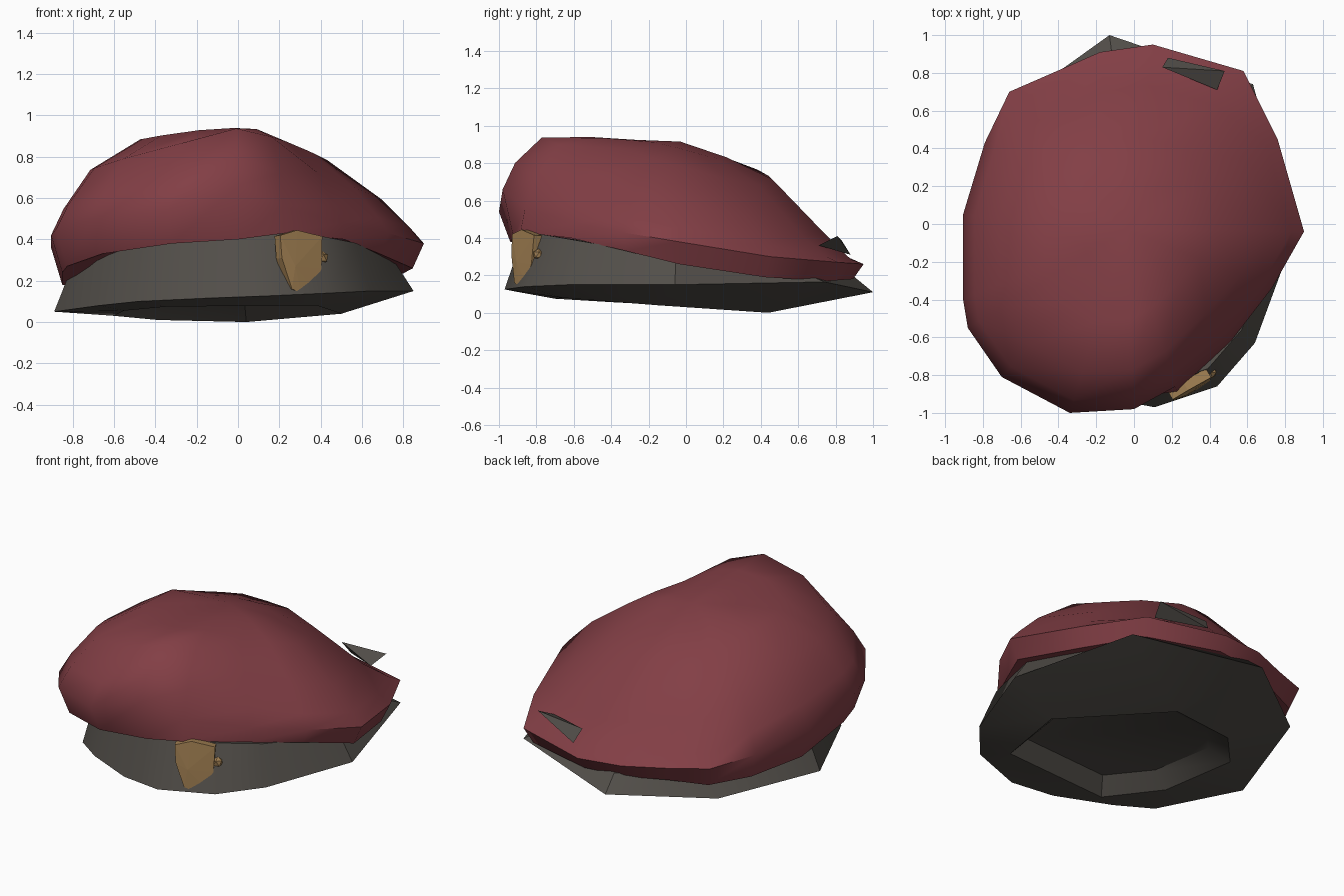
import bpy, bmesh, math
from mathutils import Matrix

if "Cube" in bpy.data.objects:
    bpy.data.objects.remove(bpy.data.objects["Cube"])


def material(name, rgb):
    m = bpy.data.materials.new(name)
    m.diffuse_color = (*rgb, 1)
    m.use_nodes = True
    m.node_tree.nodes["Principled BSDF"].inputs["Base Color"].default_value = m.diffuse_color
    return m


RED = material("wine red felt", (0.225, 0.049, 0.060))
GREY = material("dark grey band", (0.086, 0.078, 0.068))
GOLD = material("brass", (0.36, 0.215, 0.085))


def finish(bm, name, mat, angle=None):
    bmesh.ops.recalc_face_normals(bm, faces=bm.faces)
    me = bpy.data.meshes.new(name)
    bm.to_mesh(me)
    bm.free()
    me.materials.append(mat)
    ob = bpy.data.objects.new(name, me)
    bpy.context.collection.objects.link(ob)
    if angle:
        bpy.ops.object.select_all(action='DESELECT')
        ob.select_set(True)
        bpy.context.view_layer.objects.active = ob
        bpy.ops.object.shade_smooth_by_angle(angle=math.radians(angle))
    return ob


def ring(bm, pts):
    return [bm.verts.new(p) for p in pts]


def skin(bm, a, b):
    n = len(a)
    for i in range(n):
        bm.faces.new((a[i], a[(i + 1) % n], b[(i + 1) % n], b[i]))


def interp(table, t):
    for (a, za), (b, zb) in zip(table, table[1:]):
        if t <= b:
            return za + (zb - za) * max(0, (t - a) / (b - a))
    return table[-1][1]


# Soft crown: rim points (x, y, z, fullness, height of lower edge)
RIM = [(.90, -.04, .38, 2.1, .26), (.76, .45, .30, 2.2, .19), (.58, .81, .27, 2.4, .17),
       (.10, .95, .26, 6, .18), (-.18, .91, .27, 6, .18), (-.43, .80, .28, 5, .18),
       (-.66, .70, .30, 4, .17), (-.79, .43, .32, 4, .16), (-.905, .05, .36, 4.5, .18),
       (-.905, -.40, .42, 4.4, .24), (-.88, -.55, .45, 4.4, .27), (-.70, -.81, .50, 5.2, .33),
       (-.34, -1.0, .54, 8, .38), (0, -.98, .66, 14, .40), (.22, -.86, .56, 8, .43),
       (.50, -.60, .48, 3.1, .40), (.73, -.34, .43, 2.4, .33)]
RIDGE = [(-1, .84), (-.94, .87), (-.75, .955), (-.04, .91), (.4, .775), (.78, .44), (.95, .26)]
CX, CY = -.04, -.03


def dome(r, t):
    x, y = CX + t * (r[0] - CX), CY + t * (r[1] - CY)
    # the ridge line falls away gently to the left
    slope = .10 * max(0, -.06 - x) * min(1, max(0, -y * 1.5))
    return x, y, r[2] + (interp(RIDGE, y) - slope - r[2]) * (1 - t ** r[3])


def lower(r):
    s = 1.03 if r[0] > .1 and r[1] < -.5 else .94
    return r[0] * s, r[1] * s, r[4]


bm = bmesh.new()
rings = [ring(bm, [(r[0] * .76, r[1] * .76, r[4] + .03) for r in RIM]),
         ring(bm, [lower(r) for r in RIM])]
rings += [ring(bm, [dome(r, t) for r in RIM]) for t in (1, .93, .78, .5, .25)]
for a, b in zip(rings, rings[1:]):
    skin(bm, a, b)
top = bm.verts.new((CX, CY, .915))
last = rings[-1]
for i in range(len(last)):
    bm.faces.new((last[i], last[(i + 1) % len(last)], top))
finish(bm, "crown", RED, 55)

# Head band: flared wall, sagging underside and shallow head opening
BASE = [(.85, -.06, .15), (.63, .74, .165), (-.13, 1.0, .11), (-.66, .62, .08),
        (-.89, -.08, .05), (-.67, -.61, .08), (-.48, -.76, .10), (-.16, -.92, .115),
        (.11, -.97, .125), (.44, -.86, .14), (.64, -.63, .15)]
BELLY = [(.50, -.15, .04), (.04, .44, 0), (-.39, .38, .01), (-.60, .15, .03),
         (-.55, -.37, .055), (-.34, -.70, .075), (.38, -.66, .08)]


def band_top(x, y, z):
    s = .91 if x < 0 and y < -.5 else .89
    return x * s, y * s, max(.2, .285 - .155 * y)


def loop_edges(bm, vs):
    return [bm.edges.get((vs[i], vs[(i + 1) % len(vs)])) for i in range(len(vs))]


bm = bmesh.new()
base = ring(bm, BASE)
rim = ring(bm, [band_top(*p) for p in BASE])
skin(bm, base, rim)
bm.faces.new(rim)
belly = ring(bm, BELLY)
inner = ring(bm, [(x * .82, y * .82 - .04, z + .085) for x, y, z in BELLY])
skin(bm, belly, inner)
bm.faces.new(inner)
bmesh.ops.bridge_loops(bm, edges=loop_edges(bm, base) + loop_edges(bm, belly))
finish(bm, "head_band", GREY, 35)

# Shield badge with a gently raised face, turned to follow the band
OUTLINE = [(-.105, .13), (-.01, .155), (.13, .125), (.12, -.03), (.07, -.13),
           (0, -.15), (-.05, -.13), (-.10, .02)]
bm = bmesh.new()
back = ring(bm, [(x, .055, z) for x, z in OUTLINE])
front = ring(bm, [(x, 0, z) for x, z in OUTLINE])
skin(bm, back, front)
bm.faces.new(back)
peak = bm.verts.new((-.03, -.006, -.02))
for i in range(len(front)):
    bm.faces.new((front[i], front[(i + 1) % len(front)], peak))
bm.transform(Matrix.Translation((.30, -.885, .29))
             @ Matrix.Rotation(math.radians(30), 4, 'Z')
             @ Matrix.Rotation(math.radians(-4), 4, 'X'))
finish(bm, "badge", GOLD)

# Small stud beside the badge
bm = bmesh.new()
bmesh.ops.create_icosphere(bm, subdivisions=1, radius=.035,
                           matrix=Matrix.Translation((.405, -.785, .31)))
finish(bm, "badge_stud", GOLD)

# Folded ribbon tail at the back
bm = bmesh.new()
ring(bm, [(.44, .71, .36), (.48, .81, .41), (.15, .83, .39), (.18, .88, .31)])
bmesh.ops.convex_hull(bm, input=bm.verts)
finish(bm, "ribbon_tail", GREY)
